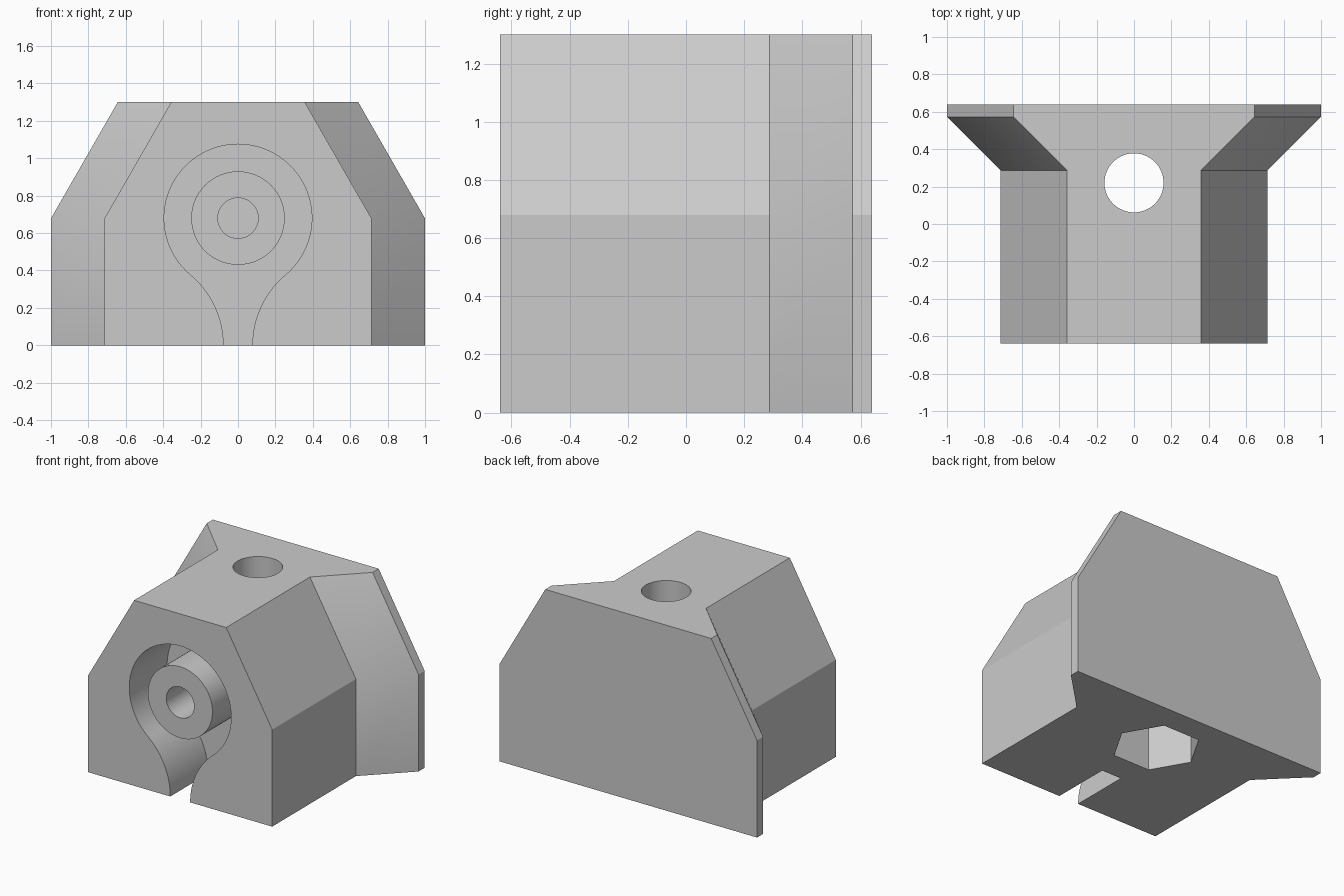
import bpy, bmesh, math
from math import sin, cos, pi, atan2, hypot

cube = bpy.data.objects.get("Cube")
if cube:
    bpy.data.objects.remove(cube, do_unlink=True)

grey = bpy.data.materials.new("plain grey")
grey.use_nodes = True
colour = (0.6, 0.6, 0.6, 1)
grey.diffuse_color = colour
grey.node_tree.nodes["Principled BSDF"].inputs["Base Color"].default_value = colour


def loft(name, rings):
    """Skin a list of matching point rings and cap both ends."""
    bm = bmesh.new()
    loops = [[bm.verts.new(p) for p in ring] for ring in rings]
    n = len(loops[0])
    for a, b in zip(loops, loops[1:]):
        for i in range(n):
            j = (i + 1) % n
            bm.faces.new((a[i], a[j], b[j], b[i]))
    bm.faces.new(loops[0])
    bm.faces.new(loops[-1])
    bmesh.ops.recalc_face_normals(bm, faces=bm.faces)
    mesh = bpy.data.meshes.new(name)
    bm.to_mesh(mesh)
    bm.free()
    mesh.materials.append(grey)
    obj = bpy.data.objects.new(name, mesh)
    bpy.context.collection.objects.link(obj)
    return obj


def along_y(name, outline, y0, y1):
    return loft(name, [[(x, y, z) for x, z in outline] for y in (y0, y1)])


def along_z(name, outline, z0, z1):
    return loft(name, [[(x, y, z) for x, y in outline] for z in (z0, z1)])


def circle(cx, cy, r, n=64):
    return [(cx + r * cos(2 * pi * i / n), cy + r * sin(2 * pi * i / n)) for i in range(n)]


def combine(target, tool, operation):
    mod = target.modifiers.new(tool.name, 'BOOLEAN')
    mod.operation, mod.object, mod.solver = operation, tool, 'EXACT'
    bpy.context.view_layer.objects.active = target
    bpy.ops.object.modifier_apply(modifier=mod.name)
    bpy.data.objects.remove(tool, do_unlink=True)


# Body with chamfered shoulders, flaring out to the back flange
TOP, MID, FRONT, BACK = 1.3, 0.68, -0.64, 0.64


def section(y, grow):
    half = [(0.713 + grow, 0), (0.713 + grow, MID), (0.357 + grow, TOP)]
    return [(x, y, z) for x, z in half] + [(-x, y, z) for x, z in reversed(half)]


body = loft("mounting_block", [section(FRONT, 0), section(0.287, 0),
                               section(0.572, 0.286), section(BACK, 0.286)])

# Keyhole pocket: round recess blending into a narrow neck at the bottom
R, NECK = 0.395, 0.077
r = (NECK ** 2 + MID ** 2 - R ** 2) / (2 * (R - NECK))
cx = NECK + r
touch = atan2(-MID, cx)
half = []
for i in range(33):
    t = pi / 2 + (touch - pi / 2) * i / 32
    half.append((R * cos(t), MID + R * sin(t)))
end = atan2(MID, -cx)
for i in range(1, 17):
    t = end + (pi - end) * i / 16
    half.append((cx + r * cos(t), r * sin(t)))
half.append((NECK, -0.1))
keyhole = half + [(-x, z) for x, z in reversed(half[1:])]
combine(body, along_y("pocket_cutter", keyhole, FRONT - 0.1, -0.22), 'DIFFERENCE')

# Boss in the pocket, with its blind screw hole
combine(body, along_y("boss", circle(0, MID, 0.25), FRONT, -0.18), 'UNION')
combine(body, along_y("boss_hole_cutter", circle(0, MID, 0.108), FRONT - 0.1, -0.1), 'DIFFERENCE')

# Vertical bolt hole with a hexagonal nut trap underneath
combine(body, along_z("bolt_hole_cutter", circle(0, 0.22, 0.158), -0.1, TOP + 0.1), 'DIFFERENCE')
combine(body, along_z("nut_trap_cutter", circle(0, 0.22, 0.283, 6), -0.1, 0.75), 'DIFFERENCE')

# Smooth the curved walls only
bpy.ops.object.select_all(action='DESELECT')
body.select_set(True)
bpy.context.view_layer.objects.active = body
bpy.ops.object.shade_smooth_by_angle(angle=math.radians(25))
